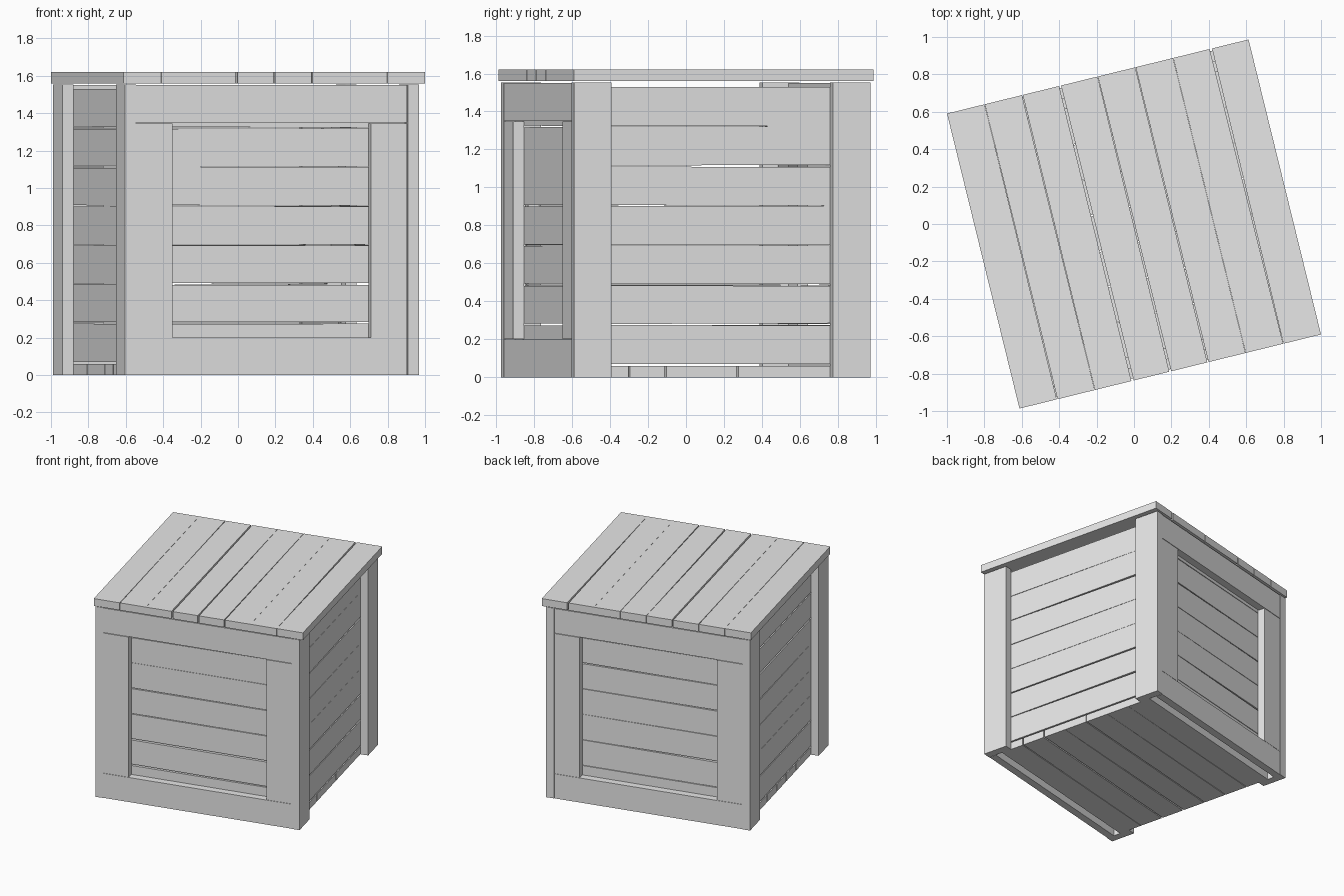
import bpy, bmesh, math, random
from mathutils import Matrix

random.seed(4)
if "Cube" in bpy.data.objects:
    bpy.data.objects.remove(bpy.data.objects["Cube"])

TURN = Matrix.Rotation(math.radians(13.8), 4, 'Z')   # the crate stands turned

wood = bpy.data.materials.new("plain_grey_wood")
wood.use_nodes = True
grey = (0.8, 0.8, 0.8, 1)
wood.diffuse_color = grey
wood.node_tree.nodes["Principled BSDF"].inputs["Base Color"].default_value = grey


def board(name, x, y, z, cross=None, run=None, ends=None):
    """Box between ranges; optional taper: 'cross' axis range differs at both ends of 'run'."""
    bm = bmesh.new()
    bmesh.ops.create_cube(bm, size=1)
    ranges = (x, y, z)
    for v in bm.verts:
        side = [int(c > 0) for c in v.co]
        for axis in range(3):
            v.co[axis] = ranges[axis][side[axis]]
        if ends:
            v.co[cross] = ends[side[run]][side[cross]]
    bm.transform(TURN)
    mesh = bpy.data.meshes.new(name)
    bm.to_mesh(mesh)
    bm.free()
    mesh.materials.append(wood)
    obj = bpy.data.objects.new(name, mesh)
    bpy.context.collection.objects.link(obj)


def planks(name, ranges, cross, run, count):
    """Row of slightly uneven planks filling a panel."""
    low, high = ranges[cross]
    step = (high - low) / count
    edges = []
    for i in range(count + 1):
        pair = []
        for end in range(2):
            mid = low + i * step
            gap = max(0.001, random.uniform(-0.002, 0.014)) / 2
            if i in (0, count):
                gap = 0
            pair.append((mid - gap, mid + gap))
        edges.append(pair)
    for i in range(count):
        ends = [(edges[i][e][1], edges[i + 1][e][0]) for e in range(2)]
        board(f"{name}_{i + 1}", *ranges, cross, run, ends)


# Main limits of the body
LEFT, RIGHT, DEPTH = -0.758, 0.738, 0.80
THICK, WIDE, TOP = 0.058, 0.20, 1.55
inner = DEPTH - THICK

# Lid and floor
planks("lid_plank", [(-0.83, 0.83), (-0.812, 0.812), (1.56, 1.62)], 0, 1, 8)
planks("floor_plank", [(LEFT, RIGHT), (-inner + THICK, inner - THICK), (0, 0.06)], 1, 0, 7)

# Framed front and back
for label, s in (("front", -1), ("back", 1)):
    face = sorted((s * inner, s * DEPTH))
    panel = sorted((s * (inner - THICK), s * inner))
    right_end = RIGHT - 0.003
    board(label + "_bottom_rail", (LEFT, right_end), face, (0, WIDE))
    board(label + "_top_rail", (LEFT, right_end), face, (TOP - WIDE, TOP))
    for side, x in (("right", (LEFT, LEFT + WIDE)), ("left", (right_end - WIDE, right_end))):
        board(f"{label}_{side}_stile", x, face, (WIDE + 0.002, TOP - WIDE - 0.004))
    planks(label + "_slat", [(LEFT, RIGHT), panel, (0.07, 1.53)], 2, 0, 7)

# Open sides with corner posts
for label, outer, s in (("right", LEFT, -1), ("left", RIGHT, 1)):
    post = sorted((outer, outer + s * 0.062))
    panel = sorted((outer - s * THICK, outer))
    for end, t in (("front", -1), ("back", 1)):
        board(f"{label}_{end}_post", post, sorted((t * (DEPTH - WIDE), t * (DEPTH + 0.003))), (0, TOP + 0.003))
    planks(label + "_slat", [panel, (THICK - inner, inner - THICK), (0.07, 1.53)], 2, 1, 7)
